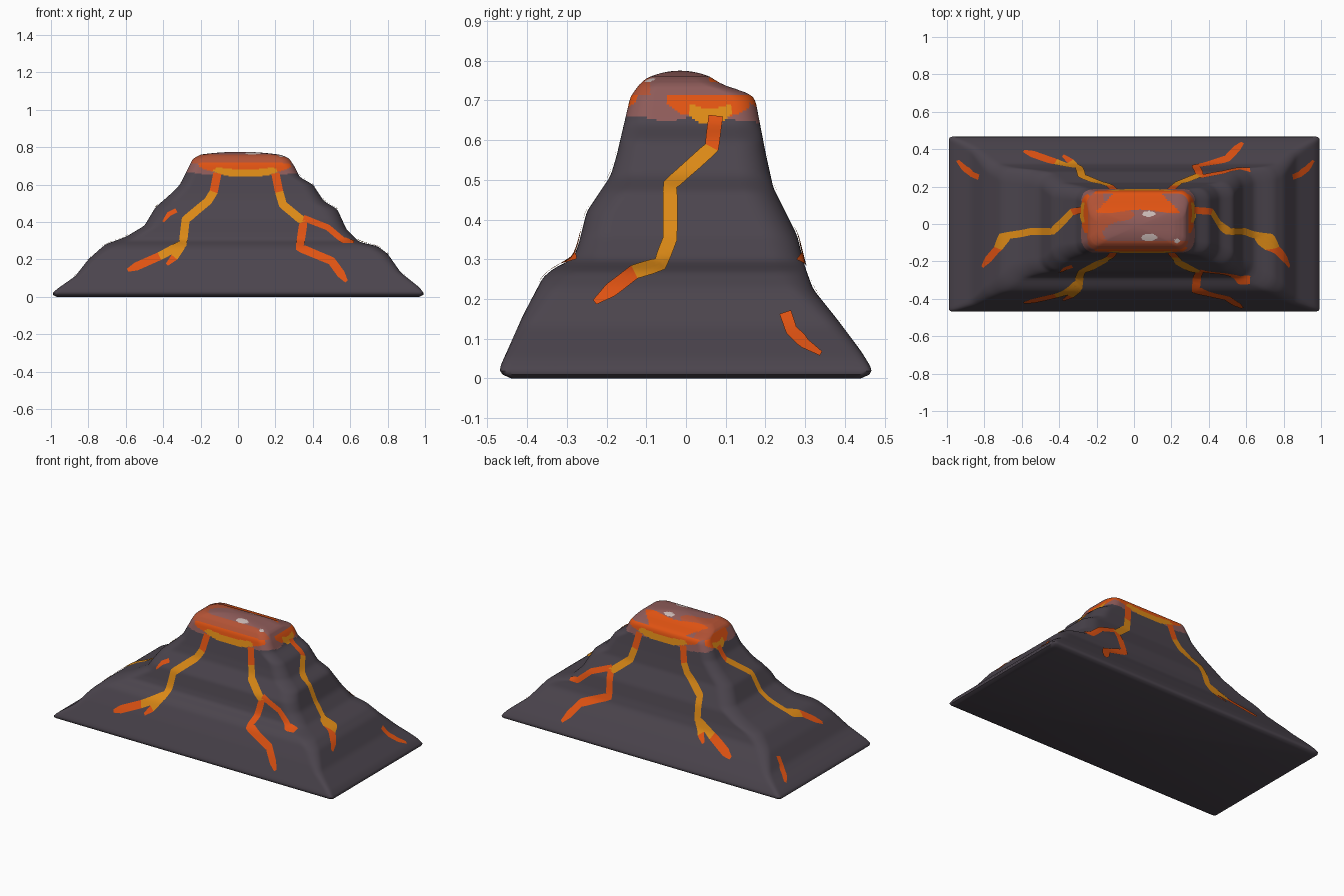
import bpy
import bmesh
import math
from mathutils import Vector
from mathutils.bvhtree import BVHTree

cube = bpy.data.objects.get("Cube")
if cube:
    bpy.data.objects.remove(cube, do_unlink=True)


def make_material(name, rgb):
    mat = bpy.data.materials.new(name)
    mat.use_nodes = True
    mat.diffuse_color = (*rgb, 1)
    node = next(n for n in mat.node_tree.nodes if n.type == "BSDF_PRINCIPLED")
    node.inputs["Base Color"].default_value = (*rgb, 1)
    node.inputs["Roughness"].default_value = 0.9
    return mat


ROCK, MAUVE, EMBER, ORANGE, AMBER, ASH = range(6)
MATERIALS = [
    make_material("dark_rock", (0.07, 0.058, 0.074)),
    make_material("mauve_crust", (0.27, 0.105, 0.1)),
    make_material("ember_red", (0.45, 0.085, 0.035)),
    make_material("lava_orange", (0.74, 0.085, 0.006)),
    make_material("lava_amber", (0.71, 0.25, 0.008)),
    make_material("pale_ash", (0.58, 0.48, 0.46)),
]


def finish(name, bm):
    mesh = bpy.data.meshes.new(name)
    bm.to_mesh(mesh)
    obj = bpy.data.objects.new(name, mesh)
    bpy.context.collection.objects.link(obj)
    for mat in MATERIALS:
        mesh.materials.append(mat)
    bpy.ops.object.select_all(action="DESELECT")
    obj.select_set(True)
    bpy.context.view_layer.objects.active = obj
    bpy.ops.object.shade_smooth_by_angle(angle=math.radians(50))
    return obj


# Slope profiles: (height, distance) for each of the four flanks
LEFT = [(0, .97), (.01, 1), (.04, .97), (.11, .87), (.2, .8), (.28, .71), (.32, .6),
        (.38, .5), (.48, .44), (.54, .37), (.6, .31), (.68, .27), (.74, .24), (.76, .2)]
RIGHT = [(0, .97), (.01, 1), (.05, .97), (.13, .87), (.23, .8), (.275, .74), (.29, .65),
         (.36, .58), (.47, .53), (.51, .46), (.6, .4), (.64, .33), (.7, .3), (.745, .27), (.76, .22)]
FRONT = [(0, .44), (.01, .47), (.03, .468), (.07, .45), (.16, .41), (.255, .36), (.28, .33), (.3, .285),
         (.34, .27), (.42, .25), (.51, .19), (.56, .175), (.71, .14), (.75, .11), (.76, .09)]
BACK = [(0, .44), (.01, .47), (.03, .465), (.07, .44), (.15, .38), (.225, .32), (.28, .3), (.36, .28),
        (.48, .22), (.57, .2), (.7, .175), (.72, .16), (.735, .1), (.76, .06)]
ROUNDING = [(0, .015), (.1, .03), (.3, .08), (.5, .08), (.76, .05)]
RIM = 0.76


def lookup(table, z):
    if z <= table[0][0]:
        return table[0][1]
    for (z0, a), (z1, b) in zip(table, table[1:]):
        if z <= z1:
            return a + (b - a) * (z - z0) / (z1 - z0)
    return table[-1][1]


def soft(table, z):
    w = min(0.01, z, RIM - z)
    return (lookup(table, z - w) + 2 * lookup(table, z) + lookup(table, z + w)) / 4


def clamp(v, lo, hi):
    return max(lo, min(hi, v))


# Unit square outline, denser towards the corners
SIDE = 56
edge = [math.sin(1.2 * (2 * i / SIDE - 1)) / math.sin(1.2) for i in range(SIDE)]
outline = ([(t, -1) for t in edge] + [(1, t) for t in edge]
           + [(-t, 1) for t in edge] + [(-1, -t) for t in edge])


def ring(z):
    x0, x1, y0, y1 = -soft(LEFT, z), soft(RIGHT, z), -soft(FRONT, z), soft(BACK, z)
    r = lookup(ROUNDING, z)
    points = []
    for u, v in outline:
        p = Vector((x0 + (u + 1) / 2 * (x1 - x0), y0 + (v + 1) / 2 * (y1 - y0)))
        c = Vector((clamp(p.x, x0 + r, x1 - r), clamp(p.y, y0 + r, y1 - r)))
        p = c + (p - c).normalized() * r
        points.append(Vector((p.x, p.y, z)))
    return points


def inside(a, b, ca, cb, ra, rb):
    return ((a - ca) / ra) ** 2 + ((b - cb) / rb) ** 2 < 1


def crater_colour(c, n):
    """Colour of a summit face from its position and direction."""
    wave = 0.012 * math.sin(17 * c.x + 1) + 0.01 * math.sin(31 * c.y)
    if c.z > 0.715 and n.z > 0.55:
        if any(inside(c.x, c.y, *spot) for spot in
               ((.08, .055, .035, .015), (.08, -.07, .04, .02), (.23, -.09, .015, .012))):
            return ASH
        if c.y > 0.06 + wave and abs(c.x - .02) < 0.23 - (c.y - .06):
            return ORANGE
        return EMBER if c.x < -0.08 + 4 * wave or c.y < -0.09 else MAUVE
    if abs(n.y) > abs(n.x):
        a, middle, wide, pool = c.x, 0.04, 0.25, 0.17
    else:
        a, middle, wide, pool = c.y, 0.06, 0.11, 0.055
    if inside(a, c.z, middle, .675, pool, .035) and c.z < 0.68 + 0.5 * ((a - middle) / pool) ** 2 * 0.03:
        return AMBER
    if inside(a, c.z, middle, .705, wide, .05):
        return ORANGE
    if c.z > 0.725 + wave:
        return EMBER
    return MAUVE if c.z > 0.655 + wave else ROCK


# Mountain: stacked rounded rectangles, closed by a low dome at the summit
LEVELS, DOME = 110, 14
rings = [ring(RIM * (1 - (1 - i / LEVELS) ** 1.4)) for i in range(LEVELS + 1)]
top = rings[-1]
centre = sum(top, Vector()) / len(top)
for k in range(1, DOME):
    s = 1 - k / DOME
    lift = Vector((0, 0, 0.015 * (1 - s ** 2)))
    rings.append([centre + (p - centre) * s + lift for p in top])

bm = bmesh.new()
loops = [[bm.verts.new(p) for p in pts] for pts in rings]
count = len(outline)
for low, high in zip(loops, loops[1:]):
    for i in range(count):
        j = (i + 1) % count
        bm.faces.new((low[i], low[j], high[j], high[i]))
peak = bm.verts.new(centre + Vector((0, 0, 0.015)))
for i in range(count):
    bm.faces.new((loops[-1][i], loops[-1][(i + 1) % count], peak))
bm.faces.new(loops[0][::-1])
bm.normal_update()
for f in bm.faces:
    c = f.calc_center_median()
    if c.z > 0.62:
        f.material_index = crater_colour(c, f.normal)
surface = BVHTree.FromBMesh(bm)
finish("mountain", bm)
bm.free()


def lava_stream(name, path, width, hot, axis, sign):
    """Thin ribbon laid on one flank; path holds (sideways, height) points."""
    fine, heat = [], []
    for k, (a, b) in enumerate(zip(path, path[1:])):
        a, b = Vector(a), Vector(b)
        steps = max(2, int((b - a).length / 0.012))
        for i in range(steps):
            fine.append(a.lerp(b, i / steps))
            heat.append(AMBER if hot[0] <= k < hot[1] else ORANGE)
    fine.append(Vector(path[-1]))
    bm = bmesh.new()
    rows = []
    for i, p in enumerate(fine):
        t = (fine[min(i + 2, len(fine) - 1)] - fine[max(i - 2, 0)]).normalized()
        across = Vector((-t.y, t.x)) * width * min(1, 0.4 + 0.15 * (len(fine) - 1 - i))
        row = []
        for s in (-1, -0.5, 0, 0.5, 1):
            q = p + across * s
            start, aim = Vector((0, 0, q.y)), Vector((0, 0, 0))
            start[axis], start[1 - axis], aim[axis] = sign * 3, q.x, -sign
            hit, normal, _, _ = surface.ray_cast(start, aim)
            row.append(bm.verts.new(hit + normal * 0.004) if hit else None)
        rows.append(row)
    for r0, r1, mat in zip(rows, rows[1:], heat):
        for i in range(4):
            quad = (r0[i], r0[i + 1], r1[i + 1], r1[i])
            if all(quad):
                face = bm.faces.new(quad)
                face.material_index = mat
                face.normal_update()
                if face.normal[axis] * sign < 0:
                    face.normal_flip()
    finish(name, bm)
    bm.free()


# Lava streams: (name, path, half width, amber span)
LONG_FLANK = [
    ("west_stream", [(-.11, .66), (-.13, .56), (-.16, .51), (-.28, .41), (-.295, .28), (-.42, .215), (-.59, .14)],
     .022, (1, 5)),
    ("west_fork", [(-.3, .27), (-.34, .21), (-.38, .17)], .02, (0, 1)),
    ("east_stream", [(.2, .66), (.22, .56), (.24, .49), (.35, .4), (.33, .26), (.5, .19), (.58, .08)],
     .022, (1, 3)),
    ("east_fork", [(.35, .42), (.48, .37), (.56, .3), (.62, .29)], .016, (0, 0)),
]
SHORT_FLANK = [
    ("side_stream", [(.075, .66), (.065, .58), (-.04, .485), (-.04, .35), (-.065, .285), (-.13, .265), (-.23, .19)],
     .018, (1, 5)),
    ("side_ember", [(.25, .165), (.265, .12), (.3, .085), (.34, .06)], .015, (0, 0)),
]
for axis, flank, ends in ((1, LONG_FLANK, ("front", "back")), (0, SHORT_FLANK, ("right", "left"))):
    for end, sign in zip(ends, (-1, 1)):
        for name, path, width, hot in flank:
            lava_stream(end + "_" + name, path, width, hot, axis, sign)
lava_stream("front_ridge_ember", [(-.33, .46), (-.37, .44), (-.4, .4)], .012, (0, 0), 1, -1)
